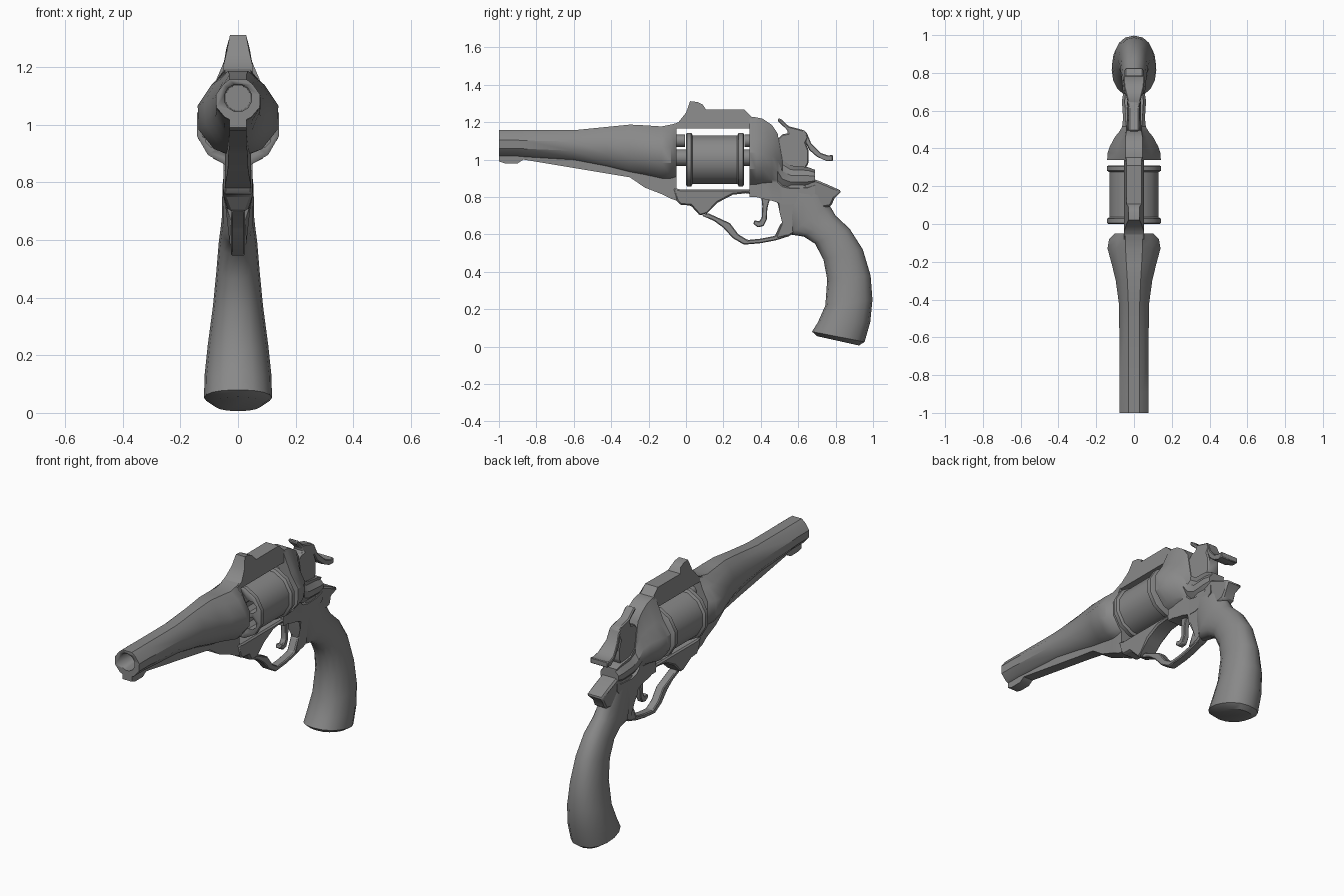
import bpy, bmesh, math

steel = bpy.data.materials.new("gunmetal_grey")
steel.diffuse_color = (0.25, 0.25, 0.25, 1)


def finish(name, bm, angle=35):
    bmesh.ops.recalc_face_normals(bm, faces=bm.faces)
    mesh = bpy.data.meshes.new(name)
    bm.to_mesh(mesh)
    bm.free()
    mesh.materials.append(steel)
    ob = bpy.data.objects.new(name, mesh)
    bpy.context.collection.objects.link(ob)
    bpy.ops.object.select_all(action='DESELECT')
    ob.select_set(True)
    bpy.context.view_layer.objects.active = ob
    bpy.ops.object.shade_smooth_by_angle(angle=math.radians(angle))
    return ob


def loft(name, rings, angle=35):
    """Skin a list of equal-length point rings and cap both ends."""
    bm = bmesh.new()
    vs = [[bm.verts.new(p) for p in r] for r in rings]
    n = len(rings[0])
    for a, b in zip(vs, vs[1:]):
        for i in range(n):
            j = (i + 1) % n
            bm.faces.new((a[i], a[j], b[j], b[i]))
    bm.faces.new(vs[0])
    bm.faces.new(vs[-1])
    return finish(name, bm, angle)


def plate(name, pts, width, bevel=0.0):
    """Extrude a side outline (y, z) across x; width may vary with (y, z)."""
    w = width if callable(width) else (lambda y, z: width)
    ob = loft(name, [[(s * w(y, z), y, z) for y, z in pts] for s in (-1, 1)])
    if bevel:
        m = ob.modifiers.new("soft_edges", 'BEVEL')
        m.width, m.segments, m.limit_method = bevel, 1, 'ANGLE'
    return ob


def section(y, zt, zc, zr, w, wt, wb, zb):
    """Round body with a narrow top land and a keel underneath."""
    half = [(wt, zt)]
    for a in (50, 15, -20, -55):
        a = math.radians(a)
        half.append((w * math.cos(a), zc + zr * math.sin(a)))
    half += [(wb, min(zc - 0.93 * zr, half[-1][1])), (wb, zb)]
    return [(x, y, z) for x, z in half] + [(-x, y, z) for x, z in reversed(half)]


def spin(name, profile, z, n, x=0.0):
    """Turned part along y from (y, radius) pairs."""
    t = [2 * math.pi * (i + 0.5) / n for i in range(n)]
    return loft(name, [[(x + r * math.cos(a), y, z + r * math.sin(a)) for a in t]
                       for y, r in profile], 40)


def cut(ob, cutter):
    cutter.hide_render = True
    cutter.hide_viewport = True
    m = ob.modifiers.new("cut", 'BOOLEAN')
    m.object, m.operation, m.solver = cutter, 'DIFFERENCE', 'EXACT'


# Barrel with keel, flaring toward the frame
barrel = loft("barrel", [section(*s) for s in (
    (-1.00, 1.157, 1.085, .072, .08, .03, .03, .99),
    (-.97, 1.157, 1.085, .072, .08, .03, .03, .98),
    (-.90, 1.157, 1.085, .072, .08, .03, .03, .98),
    (-.87, 1.157, 1.083, .073, .08, .03, .03, 1.0),
    (-.60, 1.157, 1.075, .082, .08, .03, .03, .955),
    (-.42, 1.175, 1.065, .108, .083, .03, .03, .925),
    (-.30, 1.187, 1.055, .13, .10, .035, .033, .905),
    (-.22, 1.183, 1.045, .135, .12, .04, .035, .85),
    (-.13, 1.177, 1.03, .14, .145, .045, .04, .815),
    (-.08, 1.187, 1.03, .14, .137, .045, .045, .79),
    (-.05, 1.195, 1.03, .13, .105, .045, .045, .78))])
cut(barrel, spin("bore_cutter", [(-1.1, .05), (-.7, .045)], 1.093, 12))

# Rotating cylinder with raised rims and bored chambers
drum = spin("cylinder", [(0, .14), (.005, .148), (.028, .148), (.036, .134),
                         (.274, .134), (.282, .148), (.305, .148), (.31, .14)], 1.0, 12)
for i in range(6):
    a = math.radians(60 * i + 30)
    cut(drum, spin("chamber_cutter", [(-.03, .036), (.12, .036)],
                   1.0 + .092 * math.sin(a), 8, .092 * math.cos(a)))
spin("axle", [(-.1, .045), (.38, .045)], 1.01, 10)
spin("barrel_stub", [(-.1, .033), (-.006, .033)], 1.1, 10)
spin("firing_bush", [(.312, .033), (.38, .033)], 1.1, 10)

# Top strap with front sight
plate("top_strap", [(-.10, 1.15), (-.08, 1.183), (-.04, 1.2), (0, 1.25), (.022, 1.312),
                    (.06, 1.308), (.09, 1.293), (.107, 1.267), (.31, 1.268), (.345, 1.235),
                    (.38, 1.2), (.38, 1.165), (-.05, 1.165)],
      lambda y, z: .052 if z < 1.23 else (.028 if z > 1.28 else .04))

# Recoil shield and rear frame
loft("rear_frame", [section(*s) for s in (
    (.34, 1.228, 1.0, .145, .147, .045, .05, .80),
    (.375, 1.226, 1.0, .143, .145, .045, .05, .80),
    (.41, 1.218, 1.0, .135, .133, .045, .05, .79),
    (.46, 1.185, .99, .12, .105, .045, .05, .78),
    (.49, 1.14, .97, .10, .08, .04, .05, .77),
    (.515, 1.0, .92, .07, .065, .04, .05, .76),
    (.56, .968, .90, .06, .06, .045, .05, .76),
    (.65, .96, .90, .055, .066, .05, .05, .78),
    (.69, .945, .90, .04, .06, .045, .05, .82))])

# Bottom strap running under the cylinder into the grip neck
plate("bottom_strap", [(-.07, .85), (-.05, .78), (-.03, .757), (.025, .755), (.075, .70),
                       (.11, .712), (.17, .77), (.25, .812), (.32, .82), (.45, .80),
                       (.49, .77), (.50, .72), (.515, .66), (.48, .58), (.55, .59),
                       (.60, .62), (.66, .80), (.60, .85), (.34, .84), (-.03, .84)],
      lambda y, z: .05 if z > .71 else .03, .008)

# Trigger guard bow
outer = [(.085, .70), (.15, .672), (.20, .635), (.25, .58), (.31, .545), (.40, .553),
         (.48, .568), (.55, .59)]
inner = [(.53, .66), (.507, .66), (.475, .592), (.40, .577), (.33, .57), (.28, .60),
         (.235, .66), (.17, .69), (.115, .715)]
plate("trigger_guard", outer + inner, .024, .005)

# Curved trigger
plate("trigger", [(.40, .83), (.46, .83), (.435, .74), (.432, .68), (.415, .645),
                  (.385, .638), (.36, .655), (.365, .675), (.392, .67), (.405, .69),
                  (.408, .75)], .016, .004)

# Hammer body and thumb spur
plate("hammer", [(.47, 1.05), (.49, 1.11), (.515, 1.135), (.545, 1.14), (.54, 1.16),
                 (.49, 1.205), (.492, 1.222), (.51, 1.215), (.55, 1.178), (.60, 1.165),
                 (.635, 1.155), (.655, 1.12), (.64, 1.09), (.655, 1.05), (.655, .98),
                 (.63, .94), (.50, .94)], lambda y, z: .036 if z < 1.15 else .028, .006)
plate("hammer_spur", [(.62, 1.16), (.645, 1.145), (.67, 1.085), (.72, 1.035), (.76, 1.022),
                      (.785, 1.025), (.785, .992), (.75, .993), (.70, 1.015), (.66, 1.05),
                      (.635, 1.10)],
      lambda y, z: .03 + .025 * min(1, max(0, (y - .64) / .1)), .004)

# Grip: swept oval sections given by front edge, back edge and half width
grip = [(.49, .83, .66, .91, .045), (.53, .72, .72, .85, .054), (.555, .60, .765, .76, .056),
        (.63, .588, .80, .70, .06), (.69, .55, .875, .63, .067), (.735, .465, .945, .52, .075),
        (.755, .36, .987, .38, .087), (.745, .22, .997, .25, .105), (.705, .13, .985, .13, .116),
        (.674, .08, .955, .025, .118), (.70, .056, .925, .006, .085)]
rings = []
for fy, fz, by, bz, w in grip:
    t = [2 * math.pi * i / 16 for i in range(16)]
    rings.append([(w * math.copysign(abs(math.sin(a)) ** .85, math.sin(a)),
                   (fy + by) / 2 + (by - fy) / 2 * math.cos(a),
                   (fz + bz) / 2 + (bz - fz) / 2 * math.cos(a)) for a in t])
loft("grip", rings, 40)

# Backstrap beak above the grip
plate("backstrap_beak", [(.62, .91), (.70, .89), (.76, .865), (.833, .832), (.795, .795),
                         (.775, .75), (.72, .74), (.64, .80)],
      lambda y, z: .052 if z > .8 else .04, .01)
